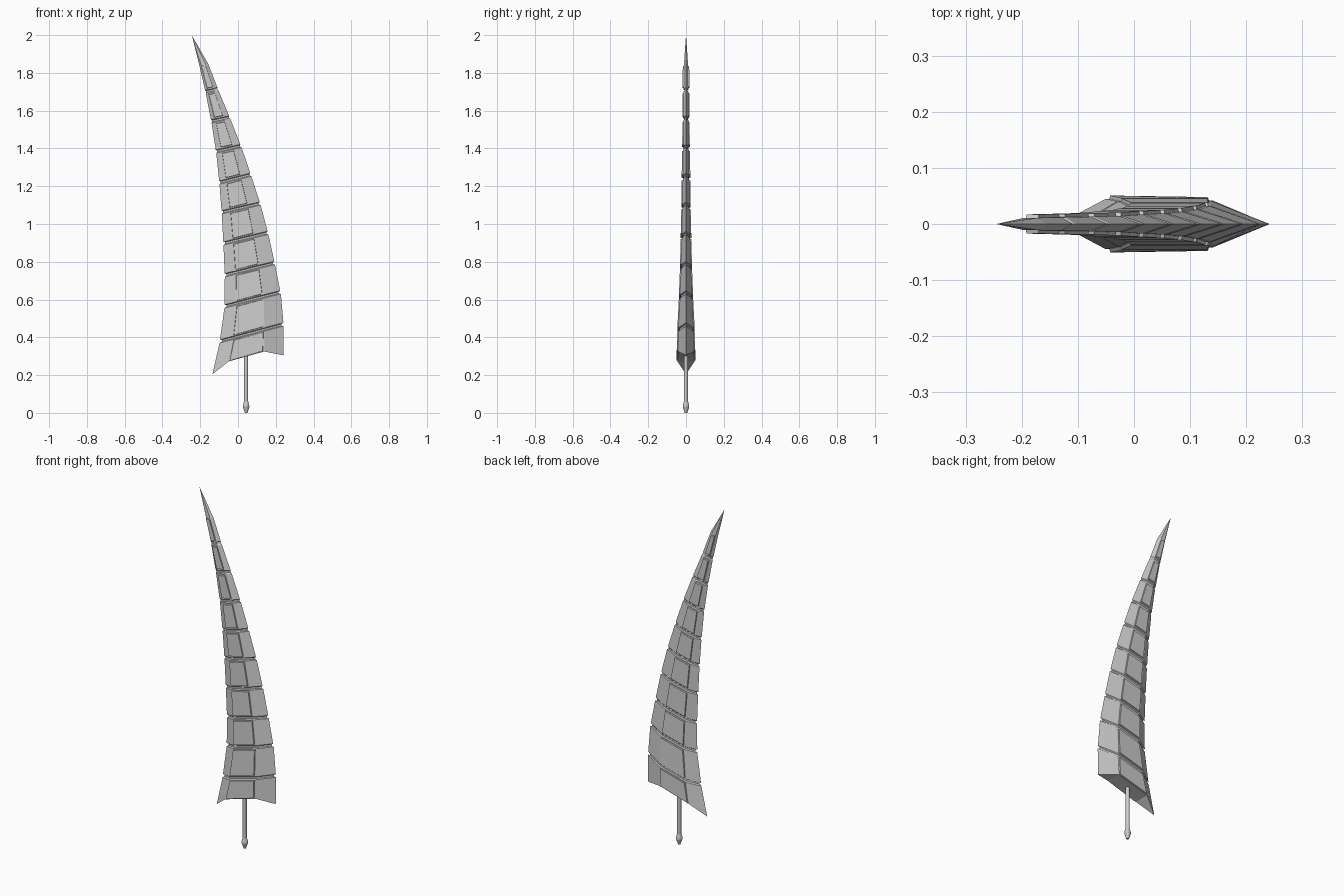
import bpy, bmesh, math
from mathutils import Vector

if "Cube" in bpy.data.objects:
    bpy.data.objects.remove(bpy.data.objects["Cube"])

grey = bpy.data.materials.new("steel grey")
grey.diffuse_color = (0.6, 0.6, 0.6, 1)
grey.use_nodes = True
grey.node_tree.nodes["Principled BSDF"].inputs["Base Color"].default_value = grey.diffuse_color

FA, FB = 0.20, 0.70          # ridge positions across the blade width
RAISE = 0.006                # height of the side plates
GAP = 0.018                  # groove between segments

# Joints: left x, left z, right x, right z, half thickness
JOINTS = [(-0.098, 0.370, 0.242, 0.460, 0.040), (-0.072, 0.555, 0.227, 0.630, 0.032),
          (-0.070, 0.720, 0.196, 0.785, 0.026), (-0.077, 0.888, 0.161, 0.945, 0.022),
          (-0.086, 1.053, 0.120, 1.100, 0.019), (-0.098, 1.210, 0.071, 1.253, 0.017),
          (-0.115, 1.375, 0.019, 1.405, 0.0145), (-0.140, 1.535, -0.040, 1.556, 0.013),
          (-0.170, 1.690, -0.103, 1.706, 0.012), (-0.206, 1.845, -0.156, 1.845, 0.011)]
TIP = Vector((-0.245, 0, 2.0))


def make_object(name, bm):
    bmesh.ops.recalc_face_normals(bm, faces=bm.faces[:])
    me = bpy.data.meshes.new(name)
    bm.to_mesh(me)
    bm.free()
    me.materials.append(grey)
    ob = bpy.data.objects.new(name, me)
    bpy.context.collection.objects.link(ob)
    return ob


def section(left, right, h):
    """Six-sided blade section between two edge points."""
    a, b = left.lerp(right, FA), left.lerp(right, FB)
    y = Vector((0, h, 0))
    return [left, a - y, b - y, right, b + y, a + y]


def inset(left, right, h):
    return section(left.lerp(right, 0.035), right.lerp(left, 0.035), h - 0.005)


# Rings of the blade, with a square groove at each joint
base = [Vector(p) for p in ((-0.135, 0, 0.205), (-0.05, -0.045, 0.272), (0.14, -0.042, 0.325),
                            (0.240, 0, 0.305), (0.14, 0.042, 0.325), (-0.05, 0.045, 0.272))]
rings, spans = [base], []
start = base
for i, (lx, lz, rx, rz, h) in enumerate(JOINTS):
    l, r = Vector((lx, 0, lz)), Vector((rx, 0, rz))
    top = section(l, r, h)
    spans.append((start, top))
    rings.append(top)
    if i < len(JOINTS) - 1:
        n = JOINTS[i + 1]
        nl, nr = Vector((n[0], 0, n[1])), Vector((n[2], 0, n[3]))
        up_l, up_r = (nl - l).normalized() * GAP, (nr - r).normalized() * GAP
        rings.append(inset(l + up_l * 0.25, r + up_r * 0.25, h))
        rings.append(inset(l + up_l * 0.75, r + up_r * 0.75, h))
        start = section(l + up_l, r + up_r, h)
        rings.append(start)

# Blade body
bm = bmesh.new()
vr = [[bm.verts.new(p) for p in ring] for ring in rings]
for lo, hi in zip(vr, vr[1:]):
    for k in range(6):
        m = (k + 1) % 6
        bm.faces.new((lo[k], lo[m], hi[m], hi[k]))
tip = bm.verts.new(TIP)
for k in range(6):
    bm.faces.new((vr[-1][k], vr[-1][(k + 1) % 6], tip))
b = vr[0]
for f in ((b[0], b[1], b[5]), (b[1], b[2], b[4], b[5]), (b[2], b[3], b[4])):
    bm.faces.new(f)
make_object("blade", bm)

# Raised plates on both flat sides of every segment
bm = bmesh.new()
for lo, hi in spans:
    for s, (i, j) in ((-1, (1, 2)), (1, (5, 4))):
        c = [lo[i], lo[j], hi[j], hi[i]]
        mid = sum(c, Vector()) / 4

        def loop(k, lift):
            out = []
            for p in c:
                d = (mid - p).normalized() * k
                out.append(bm.verts.new(p + d + Vector((0, s * lift, 0))))
            return out
        low, top = loop(0.007, -0.002), loop(0.010, RAISE)
        bm.faces.new(top)
        bm.faces.new(low[::-1])
        for k in range(4):
            m = (k + 1) % 4
            bm.faces.new((low[k], low[m], top[m], top[k]))
make_object("side_plates", bm)

# Handle rod with a pointed pommel
bm = bmesh.new()
prev = None
for rad, z in ((0.007, 0), (0.017, 0.03), (0.017, 0.038), (0.011, 0.06), (0.011, 0.36)):
    ring = [bm.verts.new((0.043 + rad * math.cos(k * math.tau / 12),
                          rad * math.sin(k * math.tau / 12), z)) for k in range(12)]
    if prev:
        for k in range(12):
            m = (k + 1) % 12
            bm.faces.new((prev[k], prev[m], ring[m], ring[k]))
    else:
        bm.faces.new(ring)
    prev = ring
bm.faces.new(prev)
make_object("handle", bm)
